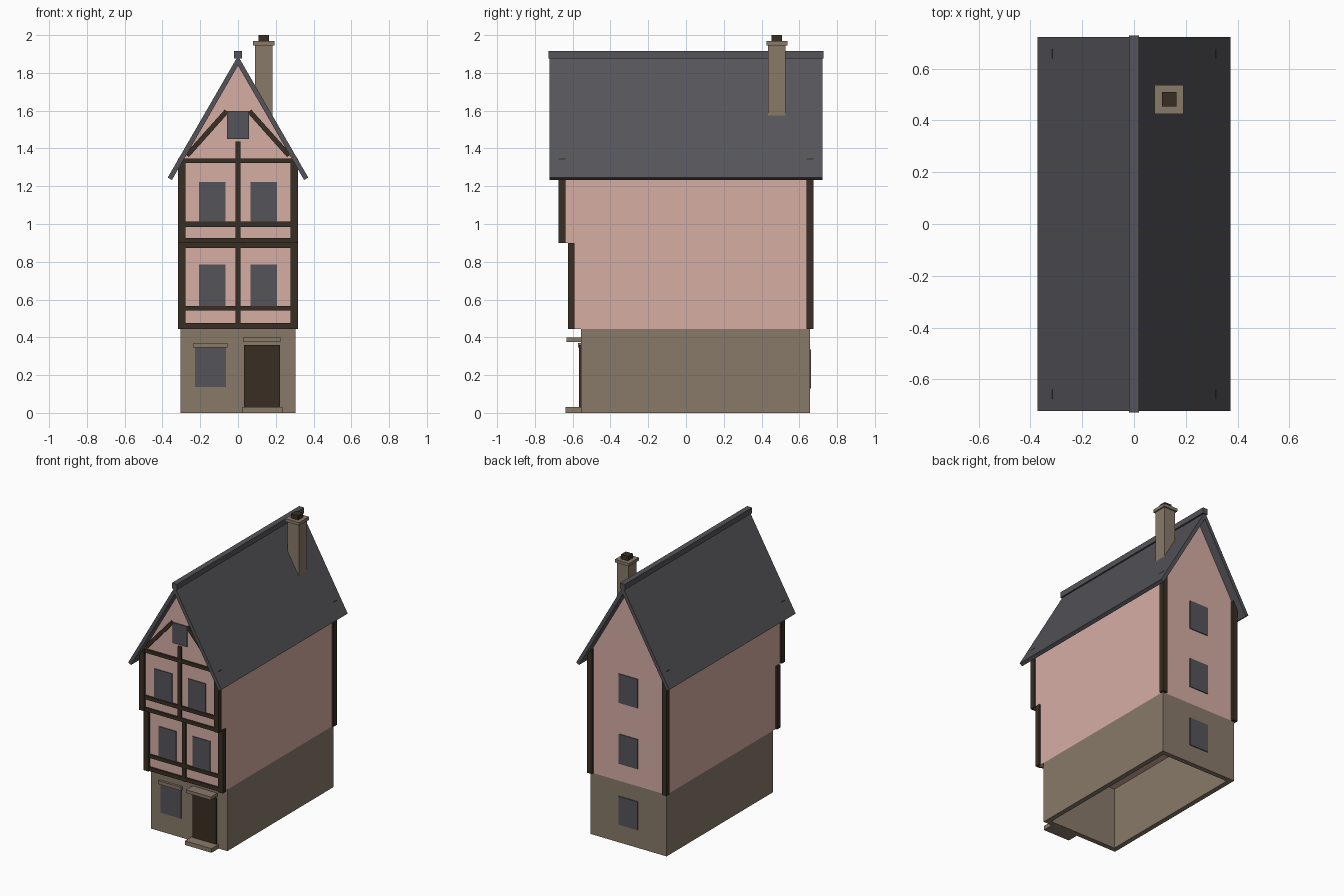
import bpy, bmesh, math
from mathutils import Matrix, Vector

if "Cube" in bpy.data.objects:
    bpy.data.objects.remove(bpy.data.objects["Cube"])


def material(name, rgb):
    m = bpy.data.materials.new(name)
    m.diffuse_color = (*rgb, 1)
    m.use_nodes = True
    m.node_tree.nodes["Principled BSDF"].inputs["Base Color"].default_value = m.diffuse_color
    return m


PINK = material("pink plaster", (0.67, 0.42, 0.37))
STONE = material("brown stone", (0.25, 0.195, 0.143))
SLATE = material("slate grey", (0.09, 0.088, 0.1))
WOOD = material("dark timber", (0.04, 0.028, 0.017))


def finish(name, bm, mat):
    bmesh.ops.recalc_face_normals(bm, faces=bm.faces)
    me = bpy.data.meshes.new(name)
    bm.to_mesh(me)
    bm.free()
    me.materials.append(mat)
    ob = bpy.data.objects.new(name, me)
    bpy.context.collection.objects.link(ob)
    return ob


def box(name, x, y, z, mat, rot=None):
    """Box from (min, max) ranges; rot turns it about its centre around y."""
    bm = bmesh.new()
    bmesh.ops.create_cube(bm, size=1)
    bmesh.ops.scale(bm, verts=bm.verts, vec=(x[1] - x[0], y[1] - y[0], z[1] - z[0]))
    if rot:
        bmesh.ops.rotate(bm, verts=bm.verts, matrix=Matrix.Rotation(rot, 3, 'Y'))
    bmesh.ops.translate(bm, verts=bm.verts, vec=Vector((sum(x), sum(y), sum(z))) / 2)
    return finish(name, bm, mat)


def prism(name, profile, y0, y1, mat):
    """Extrude an xz profile along y."""
    bm = bmesh.new()
    f = bm.faces.new([bm.verts.new((px, y0, pz)) for px, pz in profile])
    ext = bmesh.ops.extrude_face_region(bm, geom=[f])
    vs = [v for v in ext["geom"] if isinstance(v, bmesh.types.BMVert)]
    bmesh.ops.translate(bm, verts=vs, vec=(0, y1 - y0, 0))
    return finish(name, bm, mat)


W, BACK = 0.305, 0.657
G, F1, F2 = -0.557, -0.607, -0.657          # front faces, each storey jettied
Z1, Z2, Z3 = 0.445, 0.9, 1.34               # storey levels

# Hollow stone ground floor, open underneath
ground = box("ground_floor", (-W, W), (G, BACK), (0, Z1), STONE)
bm = bmesh.new()
bm.from_mesh(ground.data)
bmesh.ops.delete(bm, geom=[f for f in bm.faces if abs(f.normal.z) > 0.5], context='FACES_ONLY')
bm.to_mesh(ground.data)
bm.free()
sol = ground.modifiers.new("walls", 'SOLIDIFY')
sol.thickness, sol.offset, sol.use_even_offset = 0.035, -1, True

# Plastered storeys and gable
box("first_floor", (-W, W), (F1, BACK), (Z1, Z2), PINK)
box("second_floor", (-W, W), (F2, BACK), (Z2, Z3), PINK)
prism("gable", [(-W, Z3), (W, Z3), (0, 1.866)], F2, BACK, PINK)

# Corner posts, front and back
for level, front, z0, z1 in (("first", F1, Z1, Z2), ("second", F2, Z2, 1.346)):
    for side in (-1, 1):
        xs = sorted((side * 0.279, side * 0.317))
        for place, y in (("front", front), ("back", BACK)):
            box(f"{level}_{place}_post", xs, (y - 0.018, y + 0.018), (z0, z1), WOOD)

# Front timber framing
def beam(name, x, z, face):
    box(name, x, (face - 0.012, face + 0.005), z, WOOD)


full = (-0.285, 0.285)
for name, z, face in (("first_bottom_beam", (0.447, 0.475), F1), ("first_sill_beam", (0.542, 0.567), F1),
                      ("first_top_beam", (0.874, 0.9), F1), ("second_bottom_beam", (0.9, 0.925), F2),
                      ("second_sill_beam", (0.985, 1.012), F2), ("second_top_beam", (1.322, 1.348), F2)):
    beam(name, full, z, face)
beam("first_middle_post", (-0.014, 0.014), (Z1, Z2), F1)
beam("second_middle_post", (-0.014, 0.014), (Z2, 1.437), F2)
dx, dz = 0.21, 0.235
half = math.hypot(dx, dz) / 2
for side in (-1, 1):
    cx, cz = side * 0.165, 1.48
    box("gable_brace", (cx - half, cx + half), (F2 - 0.012, F2 + 0.005), (cz - 0.013, cz + 0.013),
        WOOD, side * math.atan2(dz, dx))

# Windows
def window(name, x, z, face, out=-1):
    box(name, x, sorted((face + out * 0.006, face - out * 0.003)), z, SLATE)


window("ground_window", (-0.227, -0.063), (0.138, 0.348), G)
window("gable_window", (-0.058, 0.058), (1.45, 1.597), F2 - 0.004)
for side in (-1, 1):
    xs = sorted((side * 0.065, side * 0.206))
    window("first_window", xs, (0.565, 0.786), F1)
    window("second_window", xs, (1.01, 1.222), F2)
for z in ((0.13, 0.335), (0.57, 0.785), (1.01, 1.22)):
    window("back_window", (-0.075, 0.075), z, BACK, 1)

# Door, step, canopy and window lintel
box("door", (0.032, 0.222), (G - 0.009, G + 0.003), (0.03, 0.36), WOOD)
box("door_step", (0.022, 0.235), (-0.638, G + 0.003), (0, 0.03), STONE)
box("door_canopy", (0.027, 0.225), (-0.632, G + 0.003), (0.375, 0.398), STONE)
box("window_lintel", (-0.237, -0.055), (-0.573, G + 0.003), (0.346, 0.371), STONE)

# Steep roof with ridge cap
prism("roof", [(0, 1.89), (0.372, 1.246), (0.35, 1.233), (0, 1.839), (-0.35, 1.233), (-0.372, 1.246)],
      -0.722, 0.722, SLATE)
box("ridge_cap", (-0.02, 0.02), (-0.727, 0.727), (1.876, 1.916), SLATE)

# Chimney
CX, CY = 0.136, 0.481
for name, r, z, mat in (("chimney_stack", 0.046, (1.5, 1.946), STONE), ("chimney_cap", 0.056, (1.946, 1.968), STONE),
                        ("chimney_pot", 0.028, (1.968, 2.0), WOOD)):
    box(name, (CX - r, CX + r), (CY - r, CY + r), z, mat)
